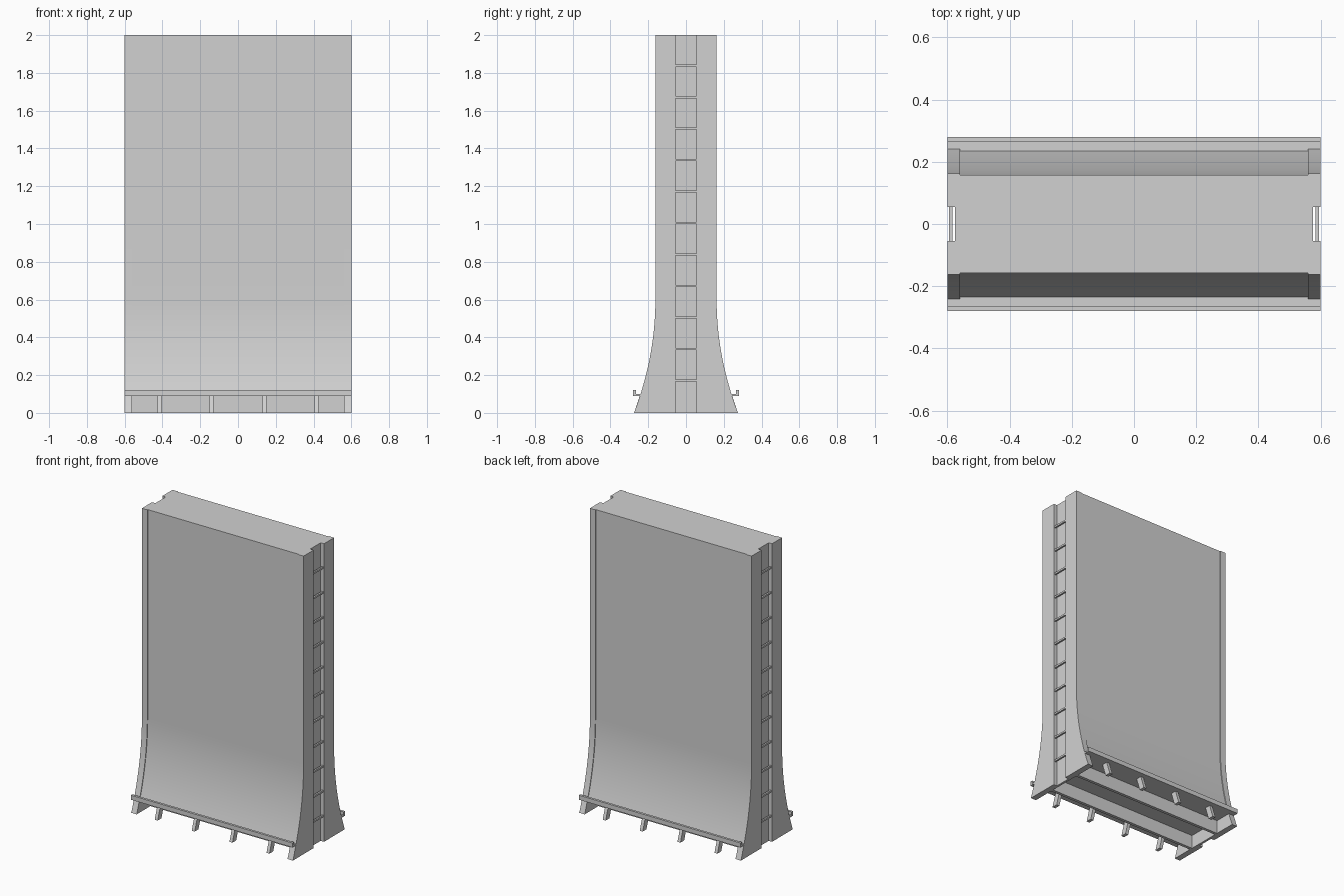
import bpy
import bmesh

cube = bpy.data.objects.get("Cube")
if cube:
    bpy.data.objects.remove(cube)

grey = bpy.data.materials.new("light_grey")
grey.use_nodes = True
colour = (0.64, 0.64, 0.64, 1)
grey.diffuse_color = colour
grey.node_tree.nodes["Principled BSDF"].inputs["Base Color"].default_value = colour

HALF_W, CAP_IN, HEIGHT, SKIRT = 0.6, 0.56, 2.0, 0.09


def half_depth(z):
    """Half depth of the flared wall at a given height."""
    return 0.162 + 0.113 * max(0, 1 - z / 0.6) ** 2


def prism(name, profile, x0, x1, smooth=False):
    """Extrude a closed (y, z) profile along x."""
    bm = bmesh.new()
    face = bm.faces.new([bm.verts.new((x0, y, z)) for y, z in profile])
    side = bmesh.ops.extrude_face_region(bm, geom=[face])["geom"]
    verts = [v for v in side if isinstance(v, bmesh.types.BMVert)]
    bmesh.ops.translate(bm, verts=verts, vec=(x1 - x0, 0, 0))
    bmesh.ops.recalc_face_normals(bm, faces=bm.faces)
    mesh = bpy.data.meshes.new(name)
    bm.to_mesh(mesh)
    bm.free()
    mesh.materials.append(grey)
    obj = bpy.data.objects.new(name, mesh)
    bpy.context.collection.objects.link(obj)
    if smooth:
        bpy.ops.object.select_all(action="DESELECT")
        obj.select_set(True)
        bpy.context.view_layer.objects.active = obj
        bpy.ops.object.shade_smooth_by_angle(angle=0.4)
    return obj


def box(name, x0, x1, y0, y1, z0, z1):
    return prism(name, [(y0, z0), (y1, z0), (y1, z1), (y0, z1)], x0, x1)


def flared(bottom, inset):
    """Symmetric flared outline from a bottom height to the top."""
    steps = 16
    zs = [bottom + (0.6 - bottom) * i / steps for i in range(steps + 1)] + [HEIGHT]
    right = [(half_depth(z) - inset, z) for z in zs]
    return right + [(-y, z) for y, z in reversed(right)]


# Main wall, slightly recessed between the end caps
prism("wall_panel", flared(SKIRT, 0.005), -CAP_IN, CAP_IN, True)

# End caps with a full-height ladder groove
for side, s in (("left", 1), ("right", -1)):
    cap = prism(side + "_end_cap", flared(0, 0), s * CAP_IN, s * HALF_W, True)
    cutter = box("groove_cutter", s * 0.575, s * 0.65, -0.055, 0.055, -0.1, 2.1)
    cutter.hide_render = True
    mod = cap.modifiers.new("groove", "BOOLEAN")
    mod.operation = "DIFFERENCE"
    mod.solver = "EXACT"
    mod.object = cutter
    bpy.context.view_layer.objects.active = cap
    bpy.ops.object.modifier_apply(modifier=mod.name)
    bpy.data.objects.remove(cutter)
    # Ladder rungs
    for i in range(1, 12):
        z = HEIGHT * i / 12 + 0.005
        box(f"{side}_rung_{i}", s * 0.584, s * 0.595, -0.055, 0.055, z - 0.006, z + 0.006)

# Gutters, skirts and brackets on the front and back
for face, s in (("front", -1), ("back", 1)):
    gutter = [(0.225, SKIRT), (0.28, SKIRT), (0.28, 0.12), (0.264, 0.12),
              (0.264, 0.1), (0.225, 0.1)]
    prism(face + "_gutter", [(s * y, z) for y, z in gutter], -HALF_W, HALF_W)
    box(face + "_skirt", -CAP_IN, CAP_IN, s * 0.11, s * 0.13, 0, SKIRT)
    leg = [(0.235, 0), (0.275, 0), (0.245, SKIRT), (0.205, SKIRT)]
    for i, x in enumerate((-0.415, -0.14, 0.14, 0.415)):
        prism(f"{face}_bracket_{i + 1}", [(s * y, z) for y, z in leg], x - 0.011, x + 0.011)
